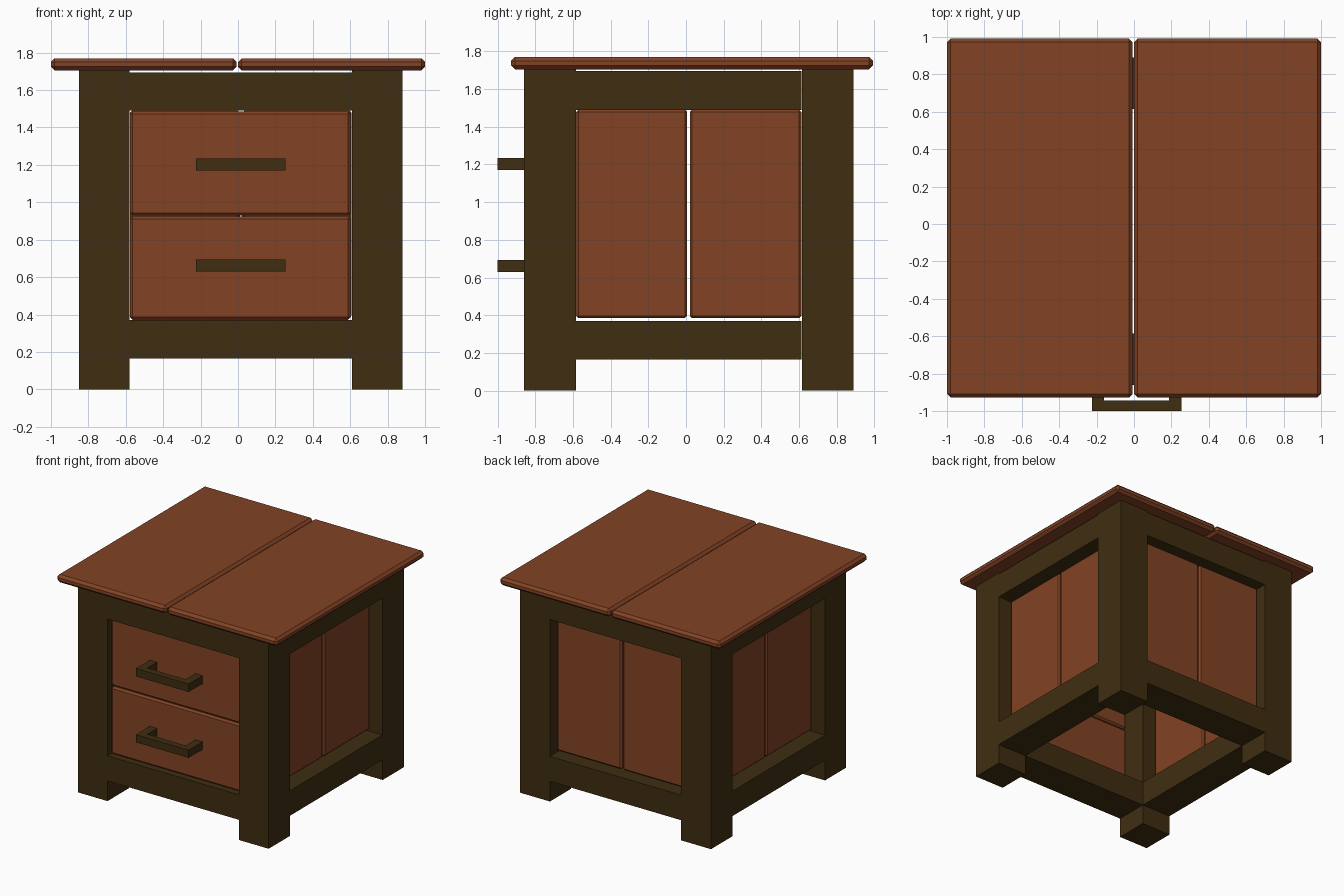
import bpy
import bmesh

cube = bpy.data.objects.get("Cube")
if cube:
    bpy.data.objects.remove(cube, do_unlink=True)


def material(name, rgb):
    mat = bpy.data.materials.new(name)
    mat.use_nodes = True
    color = (*rgb, 1.0)
    mat.diffuse_color = color
    mat.node_tree.nodes["Principled BSDF"].inputs["Base Color"].default_value = color
    return mat


DARK = material("dark_wood", (0.050, 0.027, 0.0056))
RED = material("red_brown_wood", (0.225, 0.056, 0.018))


def add_object(name, bm, mat):
    bmesh.ops.recalc_face_normals(bm, faces=bm.faces)
    mesh = bpy.data.meshes.new(name)
    bm.to_mesh(mesh)
    bm.free()
    mesh.materials.append(mat)
    obj = bpy.data.objects.new(name, mesh)
    bpy.context.collection.objects.link(obj)
    return obj


def box(name, xs, ys, zs, mat, bevel=0.0):
    """Box between the given limits, with optional chamfered edges."""
    bm = bmesh.new()
    bmesh.ops.create_cube(bm, size=1.0)
    for v in bm.verts:
        v.co = [lim[0] if c < 0 else lim[1] for c, lim in zip(v.co, (xs, ys, zs))]
    obj = add_object(name, bm, mat)
    if bevel:
        mod = obj.modifiers.new("chamfer", "BEVEL")
        mod.width = bevel
        mod.segments = 1
    return obj


# Limits of the four legs
LEFT, RIGHT = (0.61, 0.88), (-0.85, -0.58)
FRONT, BACK = (-0.86, -0.585), (0.615, 0.89)
INNER_X, INNER_Y = (-0.58, 0.61), (-0.585, 0.612)

for side, xs in (("left", LEFT), ("right", RIGHT)):
    for end, ys in (("front", FRONT), ("back", BACK)):
        box(f"{end}_{side}_leg", xs, ys, (0.0, 1.705), DARK)

# Rails joining the legs, above and below the panels
for level, zs in (("lower", (0.165, 0.37)), ("upper", (1.49, 1.695))):
    for end, ys in (("front", FRONT), ("back", BACK)):
        box(f"{level}_{end}_rail", INNER_X, ys, zs, DARK)
    for side, xs in (("left", LEFT), ("right", RIGHT)):
        box(f"{level}_{side}_rail", xs, INNER_Y, zs, DARK)

# Recessed panels, two boards on each side and on the back
PANEL_Z = (0.385, 1.49)
for i, ys in enumerate(((-0.583, 0.006), (0.02, 0.612))):
    box(f"left_panel_{i + 1}", (0.725, 0.765), ys, PANEL_Z, RED, 0.012)
    box(f"right_panel_{i + 1}", (-0.735, -0.695), ys, PANEL_Z, RED, 0.012)
for i, xs in enumerate(((-0.578, 0.01), (0.022, 0.608))):
    box(f"back_panel_{i + 1}", xs, (0.765, 0.805), PANEL_Z, RED, 0.012)


def handle(name, z0, z1):
    """U-shaped pull: an outline in plan, extruded upwards."""
    x0, x1, front, back, bar, arm = -0.225, 0.253, -1.0, -0.805, 0.055, 0.065
    outline = [(x0, front), (x1, front), (x1, back), (x1 - arm, back),
               (x1 - arm, front + bar), (x0 + arm, front + bar),
               (x0 + arm, back), (x0, back)]
    bm = bmesh.new()
    face = bm.faces.new([bm.verts.new((x, y, z0)) for x, y in outline])
    new = bmesh.ops.extrude_face_region(bm, geom=[face])["geom"]
    top = [g for g in new if isinstance(g, bmesh.types.BMVert)]
    bmesh.ops.translate(bm, verts=top, vec=(0, 0, z1 - z0))
    add_object(name, bm, DARK)


# Drawer fronts with their handles
for level, zs, grip in (("lower", (0.372, 0.925), (0.63, 0.693)),
                        ("upper", (0.93, 1.485), (1.17, 1.235))):
    box(f"{level}_drawer_front", (-0.577, 0.603), (-0.82, -0.78), zs, RED, 0.014)
    handle(f"{level}_drawer_handle", *grip)

# Table top of two chamfered boards
for side, xs in (("left", (0.0, 1.0)), ("right", (-1.0, -0.007))):
    box(f"top_board_{side}", xs, (-0.928, 0.992), (1.705, 1.77), RED, 0.02)
